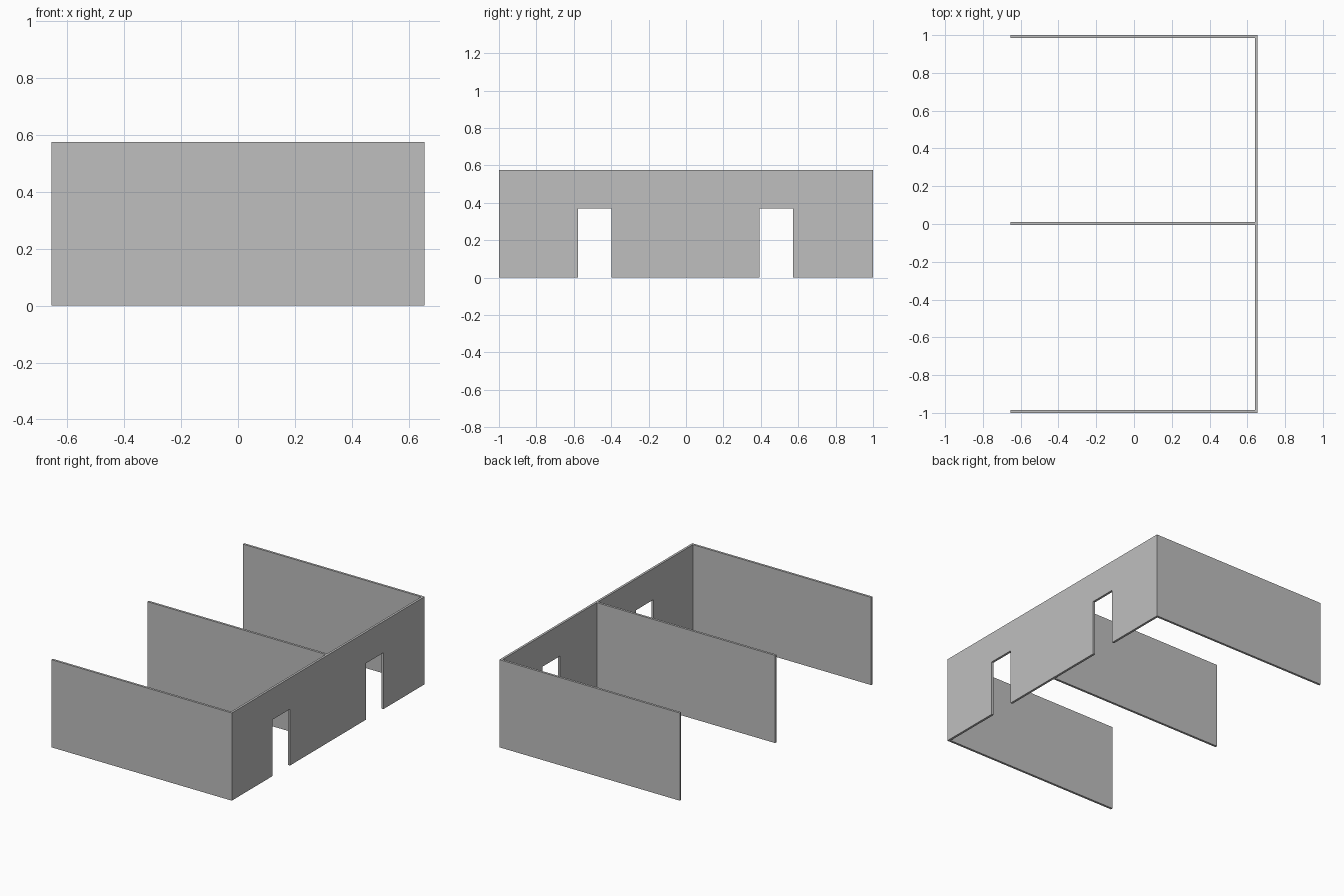
import bpy
import bmesh
from mathutils import Vector

cube = bpy.data.objects.get("Cube")
if cube:
    bpy.data.objects.remove(cube, do_unlink=True)

HALF_X, HALF_Y, HEIGHT, THICK = 0.655, 1.0, 0.575, 0.015
DOOR_HEIGHT = 0.37
DOORS = [(-0.577, -0.397), (0.392, 0.572)]

grey = bpy.data.materials.new("wall_grey")
grey.use_nodes = True
colour = (0.52, 0.52, 0.52, 1)
grey.diffuse_color = colour
grey.node_tree.nodes["Principled BSDF"].inputs["Base Color"].default_value = colour


def extrude_profile(name, points, direction):
    """Fill a flat outline and give it thickness along direction."""
    bm = bmesh.new()
    face = bm.faces.new([bm.verts.new(p) for p in points])
    result = bmesh.ops.extrude_face_region(bm, geom=[face], use_keep_orig=True)
    moved = [g for g in result["geom"] if isinstance(g, bmesh.types.BMVert)]
    bmesh.ops.translate(bm, verts=moved, vec=Vector(direction))
    bmesh.ops.recalc_face_normals(bm, faces=bm.faces)
    mesh = bpy.data.meshes.new(name)
    bm.to_mesh(mesh)
    bm.free()
    mesh.materials.append(grey)
    obj = bpy.data.objects.new(name, mesh)
    bpy.context.collection.objects.link(obj)
    return obj


# Long wall with two doorways notched into its lower edge
outline = [(-HALF_Y, 0)]
for start, end in DOORS:
    outline += [(start, 0), (start, DOOR_HEIGHT), (end, DOOR_HEIGHT), (end, 0)]
outline += [(HALF_Y, 0), (HALF_Y, HEIGHT), (-HALF_Y, HEIGHT)]
extrude_profile("doorway_wall", [(HALF_X, y, z) for y, z in outline], (-THICK, 0, 0))

# Three plain walls butting against the long wall
inner = HALF_X - THICK
for name, y in (("front_wall", -HALF_Y),
                ("partition_wall", -0.004),
                ("back_wall", HALF_Y - THICK)):
    corners = [(-HALF_X, y, 0), (inner, y, 0), (inner, y, HEIGHT), (-HALF_X, y, HEIGHT)]
    extrude_profile(name, corners, (0, THICK, 0))
